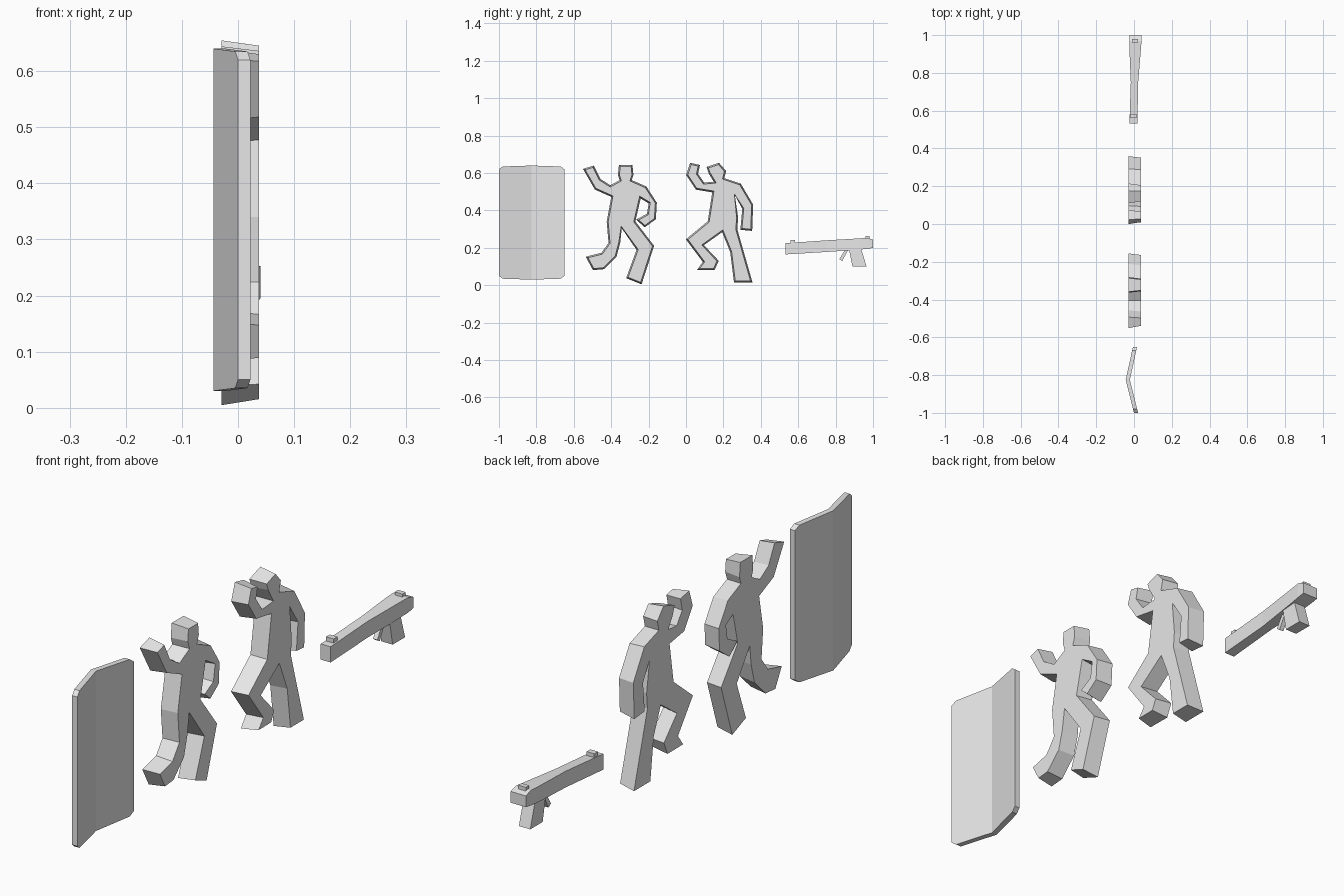
import bpy
import bmesh
from mathutils import Vector

default_cube = bpy.data.objects.get("Cube")
if default_cube:
    bpy.data.objects.remove(default_cube, do_unlink=True)

# Single plain grey for everything
grey = bpy.data.materials.new("plain_grey")
grey.use_nodes = True
grey.diffuse_color = (0.8, 0.8, 0.8, 1)
grey.node_tree.nodes["Principled BSDF"].inputs["Base Color"].default_value = grey.diffuse_color


def finish(name, bm):
    """Turn a bmesh into a flat shaded, coloured object."""
    bmesh.ops.recalc_face_normals(bm, faces=bm.faces[:])
    mesh = bpy.data.meshes.new(name)
    bm.to_mesh(mesh)
    bm.free()
    mesh.materials.append(grey)
    obj = bpy.data.objects.new(name, mesh)
    bpy.context.collection.objects.link(obj)
    return obj


def bridge(bm, rings):
    """Skin a list of vertex rings and cap both ends."""
    for first, second in zip(rings, rings[1:]):
        count = len(first)
        for i in range(count):
            j = (i + 1) % count
            bm.faces.new((first[i], first[j], second[j], second[i]))
    bm.faces.new(rings[0])
    bm.faces.new(rings[-1])


def grow(outline, distance):
    """Offset a closed outline outwards, keeping its walls parallel."""
    points = [Vector(p) for p in outline]
    area = sum(a.cross(b) for a, b in zip(points, points[1:] + points[:1]))
    side = 1 if area > 0 else -1
    result = []
    for i, point in enumerate(points):
        before = (point - points[i - 1]).normalized()
        after = (points[(i + 1) % len(points)] - point).normalized()
        n_before = Vector((before.y, -before.x)) * side
        n_after = Vector((after.y, -after.x)) * side
        spread = max(1 + n_before.dot(n_after), 0.5)
        result.append(point + (n_before + n_after) * distance / spread)
    return result


def cutout(name, outline, x_min, x_max, draft=0.0):
    """Extrude a side outline across x, slightly wider on the -x side."""
    bm = bmesh.new()
    rings = []
    for x, distance in ((x_min, draft), (x_max, -draft)):
        rings.append([bm.verts.new((x, p.x, p.y)) for p in grow(outline, distance)])
    bridge(bm, rings)
    return finish(name, bm)


def loft(name, stations):
    """Skin rectangles given as (y, x_min, x_max, z_min, z_max)."""
    bm = bmesh.new()
    rings = []
    for y, xa, xb, za, zb in stations:
        corners = ((xa, za), (xb, za), (xb, zb), (xa, zb))
        rings.append([bm.verts.new((x, y, z)) for x, z in corners])
    bridge(bm, rings)
    return finish(name, bm)


# Bent panel with clipped corners
loft("bent_shield", [
    (-1, 0, 0.022, 0.05, 0.62),
    (-0.98, -0.005, 0.017, 0.035, 0.635),
    (-0.825, -0.044, -0.022, 0.03, 0.64),
    (-0.67, -0.01, 0.012, 0.035, 0.635),
    (-0.65, -0.005, 0.016, 0.05, 0.62),
])

# Running figure, traced clockwise from the head
running_outline = [
    # head and bent rear arm
    (-.355, .64), (-.29, .64), (-.285, .59), (-.295, .56), (-.215, .525),
    (-.16, .44), (-.165, .355), (-.22, .315), (-.26, .35), (-.205, .38),
    (-.195, .44), (-.245, .47),
    # hip and standing leg
    (-.275, .34), (-.175, .21), (-.24, .01), (-.315, .04), (-.26, .19),
    (-.345, .31),
    # lifted leg
    (-.355, .23), (-.375, .155), (-.44, .09), (-.495, .085), (-.53, .15),
    (-.45, .17), (-.41, .225), (-.42, .34),
    # torso and raised arm
    (-.395, .475), (-.485, .515), (-.545, .62), (-.495, .635), (-.46, .565),
    (-.405, .53), (-.35, .56), (-.36, .59),
]
cutout("running_figure", running_outline, -0.029, 0.037, 0.004)

# Striding figure, traced clockwise from the head
striding_outline = [
    # head and hanging arm
    (.115, .63), (.175, .65), (.21, .61), (.2, .57), (.29, .54), (.355, .43),
    (.35, .295), (.295, .3), (.305, .41), (.26, .485),
    # hip and straight leg
    (.275, .36), (.27, .3), (.35, .02), (.26, .02), (.24, .18), (.195, .29),
    # bent leg
    (.09, .215), (.17, .13), (.15, .085), (.065, .085), (.095, .125),
    (.005, .245), (.12, .34),
    # torso and raised arm
    (.145, .5), (.055, .515), (.005, .59), (.025, .65), (.07, .64),
    (.06, .595), (.095, .545), (.155, .55), (.125, .6),
]
cutout("striding_figure", striding_outline, -0.029, 0.037, 0.004)

# Pistol: long tapering body, waisted in plan
loft("pistol_body", [
    (0.533, -0.024, 0.018, 0.165, 0.225),
    (0.75, -0.017, 0.022, 0.178, 0.24),
    (0.92, -0.024, 0.036, 0.19, 0.25),
    (0.97, -0.024, 0.04, 0.195, 0.253),
    (1, -0.024, 0.04, 0.2, 0.243),
])
loft("front_sight", [(y, -0.02, 0.012, 0.2, 0.243) for y in (0.56, 0.582)])
loft("rear_sight", [(y, -0.01, 0.022, 0.23, 0.264) for y in (0.96, 0.98)])
cutout("pistol_grip", [(.87, .2), (.935, .2), (.965, .1), (.89, .1)], -0.018, 0.03)
cutout("pistol_trigger", [(.85, .19), (.868, .19), (.835, .13), (.82, .14)], -0.004, 0.014)
